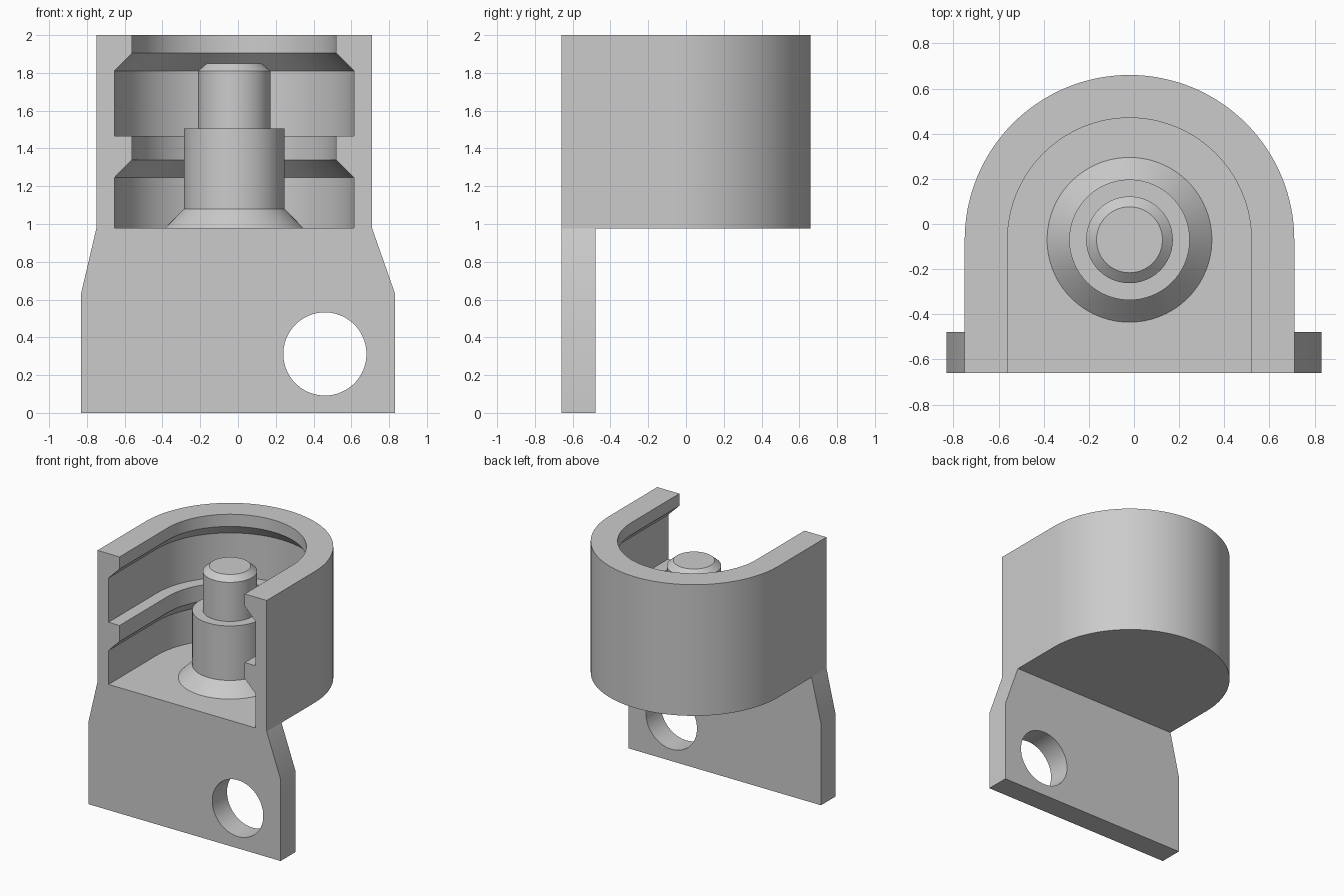
import bpy, bmesh
from math import sin, cos, pi, radians

cube = bpy.data.objects.get("Cube")
if cube:
    bpy.data.objects.remove(cube, do_unlink=True)

grey = bpy.data.materials.new("plain grey")
grey.use_nodes = True
colour = (0.6, 0.6, 0.6, 1)
grey.diffuse_color = colour
grey.node_tree.nodes["Principled BSDF"].inputs["Base Color"].default_value = colour

CX, CY = -0.02, -0.07      # shared axis of the cup and the post
FRONT, FLOOR = -0.66, 0.98
UNDER = FLOOR - 0.003      # underside of the very thin floor


def finish(name, bm):
    bmesh.ops.recalc_face_normals(bm, faces=bm.faces)
    mesh = bpy.data.meshes.new(name)
    bm.to_mesh(mesh)
    bm.free()
    obj = bpy.data.objects.new(name, mesh)
    bpy.context.collection.objects.link(obj)
    mesh.materials.append(grey)
    bpy.ops.object.select_all(action='DESELECT')
    obj.select_set(True)
    bpy.context.view_layer.objects.active = obj
    bpy.ops.object.shade_smooth_by_angle(angle=radians(30))
    return obj


def u_path(r, steps=64):
    """Open U outline: straight sides from the front, half circle at the back."""
    arc = [(CX + r * cos(pi * i / steps), CY + r * sin(pi * i / steps))
           for i in range(steps + 1)]
    return [(CX + r, FRONT)] + arc + [(CX - r, FRONT)]


def bridge(bm, a, b, closed=False):
    n = len(a)
    for i in range(n if closed else n - 1):
        j = (i + 1) % n
        bm.faces.new((a[i], a[j], b[j], b[i]))


# Cup: wall section with two undercut grooves swept around the U
wall, lip, groove = 0.73, 0.54, 0.635
section = [(wall, UNDER), (wall, 2.0), (lip, 2.0), (lip, 1.905), (groove, 1.81),
           (groove, 1.465), (lip, 1.465), (lip, 1.34), (groove, 1.245), (groove, FLOOR)]
bm = bmesh.new()
rows = [[bm.verts.new((x, y, z)) for x, y in u_path(r)] for r, z in section]
for a, b in zip(rows, rows[1:]):
    bridge(bm, a, b)
bm.faces.new(rows[0])                                   # underside
bm.faces.new(rows[-1])                                  # floor
bm.faces.new([r[0] for r in rows] + [r[-1] for r in reversed(rows)])  # cut front
finish("grooved_cup", bm)

# Post: stepped turned pin with a flared foot
profile = [(0.365, FLOOR), (0.267, 1.08), (0.267, 1.505),
           (0.192, 1.505), (0.192, 1.81), (0.146, 1.85)]
bm = bmesh.new()
N = 96
rings = [[bm.verts.new((CX + r * cos(2 * pi * i / N), CY + r * sin(2 * pi * i / N), z))
          for i in range(N)] for r, z in profile]
for a, b in zip(rings, rings[1:]):
    bridge(bm, a, b, closed=True)
bm.faces.new(rings[0])
bm.faces.new(rings[-1])
finish("stepped_post", bm)

# Mounting plate: tapered outline extruded backwards
outline = [(-0.83, 0), (0.83, 0), (0.83, 0.635), (CX + wall, UNDER),
           (CX - wall, UNDER), (-0.83, 0.635)]
bm = bmesh.new()
face = bm.faces.new([bm.verts.new((x, FRONT, z)) for x, z in outline])
ext = bmesh.ops.extrude_face_region(bm, geom=[face])
moved = [v for v in ext["geom"] if isinstance(v, bmesh.types.BMVert)]
bmesh.ops.translate(bm, verts=moved, vec=(0, 0.182, 0))
plate = finish("mounting_plate", bm)

# Round hole through the plate
bpy.ops.mesh.primitive_cylinder_add(vertices=96, radius=0.22, depth=0.6,
                                    location=(0.46, -0.57, 0.312),
                                    rotation=(pi / 2, 0, 0))
cutter = bpy.context.object
cutter.name = "hole_cutter"
cutter.data.materials.append(grey)
cutter.hide_render = True
cutter.display_type = 'WIRE'
cut = plate.modifiers.new("hole", 'BOOLEAN')
cut.object = cutter
cut.solver = 'EXACT'
bpy.context.view_layer.objects.active = plate
bpy.ops.object.modifier_apply(modifier=cut.name)
bpy.data.objects.remove(cutter, do_unlink=True)
bpy.ops.object.select_all(action='DESELECT')
plate.select_set(True)
bpy.ops.object.shade_smooth_by_angle(angle=radians(30))
